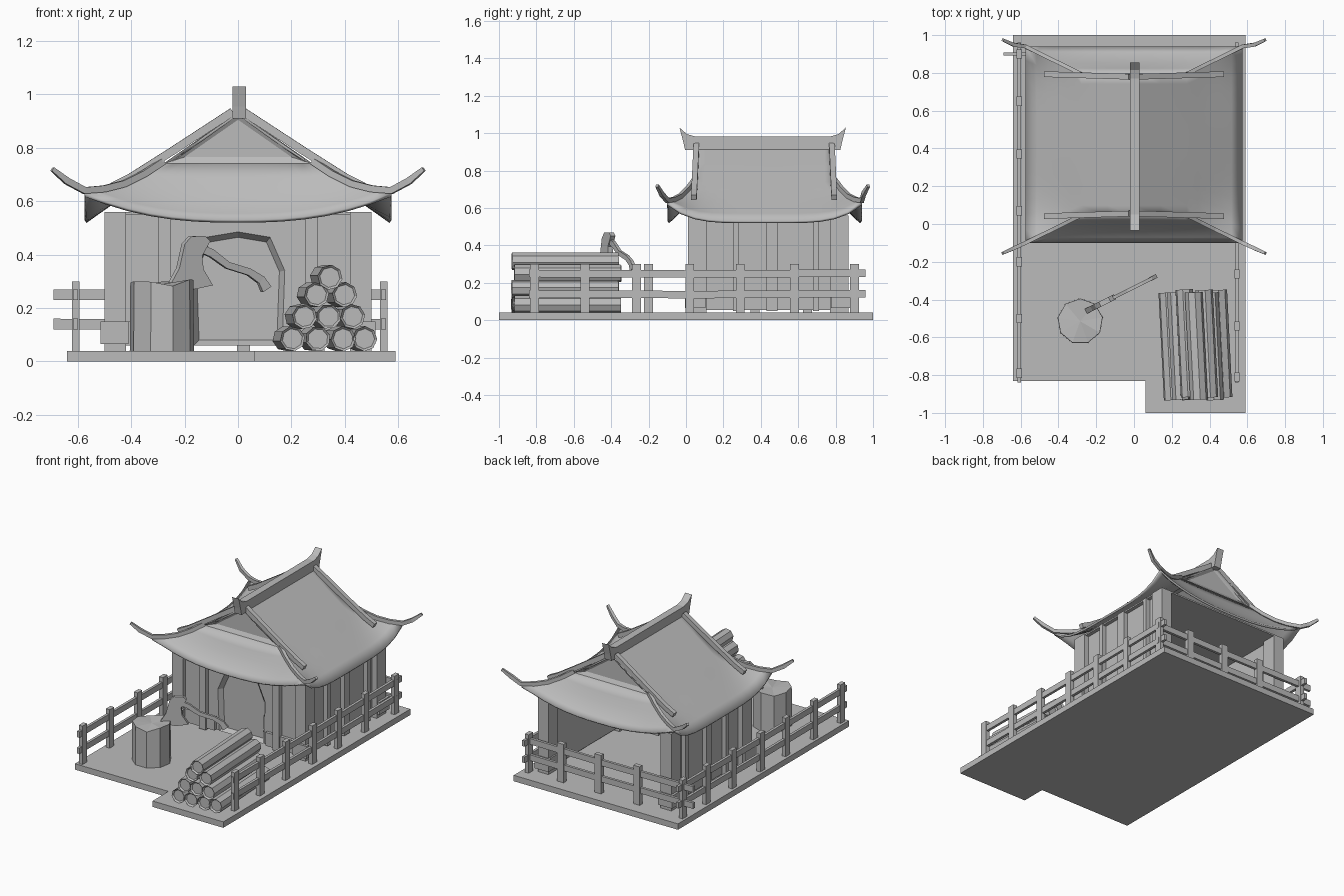
import bpy, bmesh, math, random
from mathutils import Vector, Matrix

random.seed(4)
if "Cube" in bpy.data.objects:
    bpy.data.objects.remove(bpy.data.objects["Cube"])

grey = bpy.data.materials.new("plain_grey")
grey.use_nodes = True
grey.diffuse_color = (0.5, 0.5, 0.5, 1)
grey.node_tree.nodes["Principled BSDF"].inputs["Base Color"].default_value = (0.5, 0.5, 0.5, 1)


def finish(name, bm, smooth=False, fix=True):
    if fix:
        bmesh.ops.recalc_face_normals(bm, faces=bm.faces[:])
    mesh = bpy.data.meshes.new(name)
    bm.to_mesh(mesh)
    bm.free()
    obj = bpy.data.objects.new(name, mesh)
    bpy.context.collection.objects.link(obj)
    mesh.materials.append(grey)
    if smooth:
        bpy.ops.object.select_all(action='DESELECT')
        obj.select_set(True)
        bpy.context.view_layer.objects.active = obj
        bpy.ops.object.shade_smooth_by_angle(angle=math.radians(25))
    return obj


def prism(name, outline, a, b, place):
    """Extrude a 2D outline between depths a and b."""
    bm = bmesh.new()
    face = bm.faces.new([bm.verts.new(place(u, v, a)) for u, v in outline])
    top = bmesh.ops.extrude_face_region(bm, geom=[face])["geom"]
    shift = Vector(place(0, 0, b)) - Vector(place(0, 0, a))
    bmesh.ops.translate(bm, vec=shift, verts=[g for g in top if isinstance(g, bmesh.types.BMVert)])
    return finish(name, bm)


def flat(u, v, w):
    return (u, v, w)


def facing(u, v, w):
    return (u, w, v)


def sideways(u, v, w):
    return (w, u, v)


def box(name, x0, x1, y0, y1, z0, z1):
    return prism(name, [(x0, y0), (x1, y0), (x1, y1), (x0, y1)], z0, z1, flat)


def sunk_panel(name, outline, y, out, rim, depth):
    """Upright panel facing -y or +y whose middle is sunk inside a rim."""
    bm = bmesh.new()
    face = bm.faces.new([bm.verts.new((u, y, v)) for u, v in outline])
    face.normal_update()
    if face.normal.y * out < 0:
        face.normal_flip()
    bmesh.ops.inset_region(bm, faces=[face], thickness=rim, depth=-depth,
                           use_boundary=True, use_even_offset=True)
    finish(name, bm, fix=False)


def sweep(name, points, widths, heights):
    """Rectangular bar along a path, with a width and height at each point."""
    bm = bmesh.new()
    pts = [Vector(p) for p in points]
    rings = []
    for i, p in enumerate(pts):
        way = (pts[min(i + 1, len(pts) - 1)] - pts[max(i - 1, 0)]).normalized()
        side = way.cross(Vector((0, 0, 1))).normalized()
        up = side.cross(way)
        w, h = side * widths[i] / 2, up * heights[i] / 2
        rings.append([bm.verts.new(q) for q in (p + w + h, p - w + h, p - w - h, p + w - h)])
    for r, s in zip(rings, rings[1:]):
        for k in range(4):
            bm.faces.new((r[k], r[k - 1], s[k - 1], s[k]))
    bm.faces.new(rings[0])
    bm.faces.new(rings[-1])
    return finish(name, bm)


# Platform with a step out under the log pile
prism("platform", [(-.64, -.83), (.06, -.83), (.06, -1), (.59, -1), (.59, 1), (-.64, 1)], 0, .04, flat)

# Front wall with an arched doorway, and the recessed door
arch = [(-.165, .06), (-.175, .34), (-.12, .465), (0, .485), (.12, .465), (.175, .34), (.165, .06)]
wall = [(-.47, .06), (-.47, .56), (.47, .56), (.47, .06)] + arch[::-1]
prism("front_wall", wall, .04, .06, facing)
sunk_panel("door", arch, .035, -1, .02, .03)
box("ceiling", -.49, .49, .02, .87, .55, .56)

# Side walls, wall posts and corner posts; the back stays open
for sx, side in ((-1, "right"), (1, "left")):
    def mirrored(name, a, b, *rest):
        box(f"{side}_{name}", min(sx * a, sx * b), max(sx * a, sx * b), *rest)
    mirrored("wall", .445, .465, .06, .84, .055, .56)
    mirrored("front_corner_post", .42, .5, .01, .11, .04, .56)
    mirrored("back_corner_post", .42, .5, .77, .87, .04, .56)
    mirrored("front_wall_post", .25, .3, .01, .05, .05, .56)
    mirrored("front_skirting", .19, .42, .02, .05, .06, .15)
    for y0, y1 in ((.25, .28), (.43, .49), (.68, .71)):
        mirrored("side_post", .45, .495, y0, y1, .05, .56)
    for y in (-.005, .775):
        mirrored("post_foot", .41, .515, y, y + .11, .065, .15)

# Lower roof: four curved skirts meeting at the hips
eave = [(-.575, -.1), (.575, -.1), (.575, .94), (-.575, .94)]
brk = [(-.28, .045), (.28, .045), (.28, .795), (-.28, .795)]
BREAK_Z, RIDGE_Z = .74, .935


def skirt(i, s, t):
    """Front and back skirts sag all along, side skirts only near the hips."""
    j = (i + 1) % 4
    edge = abs(2 * s - 1)
    z = .53 + .1 * edge ** (4.5 if i % 2 else 2.5)
    low = Vector((*Vector(eave[i]).lerp(Vector(eave[j]), s), z))
    high = Vector((*Vector(brk[i]).lerp(Vector(brk[j]), s), BREAK_Z))
    p = low.lerp(high, t)
    p.z -= .03 * math.sin(math.pi * t) * (edge ** 3 if i % 2 else 1)
    return p


bm = bmesh.new()
COLS, ROWS = 14, 5
for i in range(4):
    rows = [[skirt(i, c / COLS, r / ROWS) for c in range(COLS + 1)] for r in range(ROWS + 1)]
    if i % 2:  # the side slopes carry on up to the ridge
        for t in (.5, 1):
            rows.append([p.lerp(Vector((0, p.y, RIDGE_Z)), t) for p in rows[ROWS]])
    grid = [[bm.verts.new(p) for p in row] for row in rows]
    for lower, upper in zip(grid, grid[1:]):
        for c in range(COLS):
            bm.faces.new((lower[c], lower[c + 1], upper[c + 1], upper[c]))
bmesh.ops.remove_doubles(bm, verts=bm.verts[:], dist=.0005)
roof = finish("roof", bm, smooth=True, fix=False)
thick = roof.modifiers.new("thickness", 'SOLIDIFY')
thick.thickness = .014

# Gables with a sunk triangle
triangle = [(-.28, BREAK_Z), (.28, BREAK_Z), (0, RIDGE_Z)]
sunk_panel("front_gable", triangle, .043, -1, .025, .015)
sunk_panel("back_gable", triangle, .797, 1, .025, .015)

# Ridge beam with raised ends
half = [(-.005, .91), (-.015, .955), (-.035, 1.03), (.005, .995), (.05, .982)]
ridge = half + [(.82 - y, z) for y, z in half[::-1]]
prism("ridge_beam", ridge, -.02, .03, sideways)

# Descending ridges and upturned hip ridges
for sx in (-1, 1):
    for k, (y0, out) in enumerate(((.05, -1), (.785, 1))):
        way = [(.02, .935), (.25, .785), (.4, .69), (.47, .655)]
        sweep("slope_ridge", [(sx * x, y0 + out * .03 * (x - .2), z) for x, z in way], [.03] * 4, [.03] * 4)
        s = 0 if sx < 0 else 1
        path = []
        for t in (1, .75, .5, .25, 0):
            p = skirt(0, s, t)
            path.append((p.x, p.y if k == 0 else .84 - p.y, p.z + .01))
        for x, y, z in ((.64, -.13, .675), (.695, -.155, .72)):
            path.append((sx * x, y if k == 0 else .82 - y, z))
        sweep("hip_ridge", path, [.02] * 6 + [.015], [.025] * 6 + [.016])

# Fences: posts and two rails on three sides
left_posts = (-.81, -.54, -.265, .02, .29, .58, .9)
right_posts = (-.79, -.5, -.2, .07, .37, .65, .9)
for x, posts, name in ((.545, left_posts, "left"), (-.608, right_posts, "right")):
    for y in posts:
        box(name + "_fence_post", x - .014, x + .014, y - .024, y + .024, .005, .3)
    for z in (.14, .25):
        sweep(name + "_fence_rail", [(x, -.84, z), (x, .06, z - .003), (x, .96, z + .002)], [.018] * 3, [.04] * 3)
for x in (.3, .02, -.27):
    box("back_fence_post", x - .024, x + .024, .885, .915, .005, .3)
for z in (.14, .25):
    sweep("back_fence_rail", [(-.69, .9, z), (0, .9, z - .003), (.56, .9, z)], [.018] * 3, [.04] * 3)

# Log pile with sunk ends
layers = [(.085, (.19, .285, .38, .46)), (.168, (.235, .325, .415)), (.25, (.28, .385)), (.315, (.33,))]
for z, xs in layers:
    for x in xs:
        bm = bmesh.new()
        bmesh.ops.create_cone(bm, cap_ends=True, segments=8, radius1=.047, radius2=.047, depth=.57)
        ends = [f for f in bm.faces if len(f.verts) == 8]
        bmesh.ops.inset_individual(bm, faces=ends, thickness=.009, depth=-.01)
        turn = Matrix.Rotation(.05, 4, 'Z') @ Matrix.Rotation(math.pi / 2, 4, 'X')
        spin = Matrix.Rotation(random.uniform(0, .8), 4, 'Z')
        slide = random.uniform(-.01, .01)
        bmesh.ops.transform(bm, matrix=Matrix.Translation((x, -.64 + slide, z)) @ turn @ spin, verts=bm.verts[:])
        finish("log", bm)

# Chopping stump with an uneven top
bm = bmesh.new()
bmesh.ops.create_cone(bm, cap_ends=True, cap_tris=True, segments=9, radius1=.122, radius2=.12, depth=.25)
bmesh.ops.poke(bm, faces=[f for f in bm.faces if f.normal.z > .9 and len(f.verts) > 3])
for v in bm.verts:
    if v.co.z > 0:
        v.co.z += random.uniform(-.01, .02)
bmesh.ops.translate(bm, vec=(-.285, -.515, .165), verts=bm.verts[:])
finish("stump", bm)


# Axe stuck in the stump, lying in a slanted upright plane
def axe_plane(u, v, w):
    return (u - .45 * w, -.46 + .5 * (u + .25) + .9 * w, v)


head = [(-.205, .44), (-.18, .468), (-.13, .47), (-.11, .45), (-.14, .395),
        (-.135, .345), (-.1, .285), (-.17, .27), (-.26, .285), (-.225, .35)]
prism("axe_head", head, -.014, .014, axe_plane)
grip = [(-.17, .435), (-.1, .405), (-.04, .36), (.04, .335), (.085, .305), (.105, .27)]
sweep("axe_handle", [axe_plane(u, v, 0) for u, v in grip], [.018] * 5 + [.022], [.03, .03, .026, .026, .032, .04])
